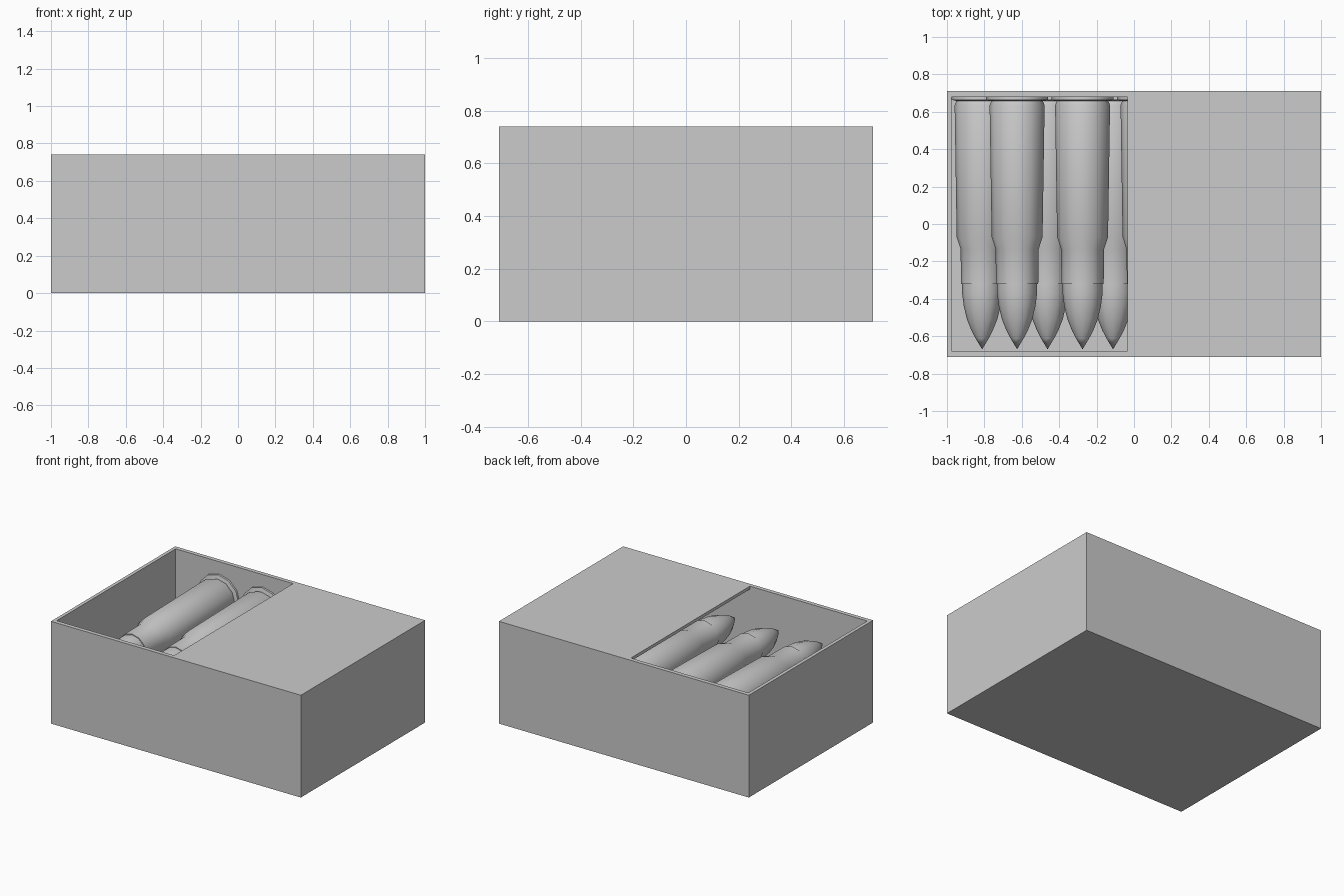
import bpy, bmesh, math
from mathutils import Matrix, Vector

if "Cube" in bpy.data.objects:
    bpy.data.objects.remove(bpy.data.objects["Cube"])

def add_object(name, bm):
    bmesh.ops.recalc_face_normals(bm, faces=bm.faces)
    mesh = bpy.data.meshes.new(name)
    bm.to_mesh(mesh)
    bm.free()
    ob = bpy.data.objects.new(name, mesh)
    bpy.context.collection.objects.link(ob)
    return ob

def activate(ob):
    bpy.ops.object.select_all(action='DESELECT')
    ob.select_set(True)
    bpy.context.view_layer.objects.active = ob

def prism(name, outline, y0, y1):
    """Extrude an xz outline along y."""
    bm = bmesh.new()
    face = bm.faces.new([bm.verts.new((x, y0, z)) for x, z in outline])
    new = bmesh.ops.extrude_face_region(bm, geom=[face])['geom']
    bmesh.ops.translate(bm, vec=(0, y1 - y0, 0),
                        verts=[v for v in new if isinstance(v, bmesh.types.BMVert)])
    return add_object(name, bm)

# Carton: hollow, with the left half of its top open
H = 0.74
carton = prism("carton", [(-1, 0), (1, 0), (1, H), (-1, H)], -0.71, 0.71)
cavity = prism("cavity_cutter",
               [(-0.975, 0.025), (0.975, 0.025), (0.975, H - 0.022),
                (-0.035, H - 0.022), (-0.035, H + 0.1), (-0.975, H + 0.1)],
               -0.68, 0.68)
cavity.hide_render = True
cut = carton.modifiers.new("hollow", 'BOOLEAN')
cut.object = cavity
cut.operation = 'DIFFERENCE'
cut.solver = 'EXACT'
activate(carton)
bpy.ops.object.modifier_apply(modifier=cut.name)
bpy.data.objects.remove(cavity, do_unlink=True)

# Profiles as (y, radius) from the base forwards
CASE = [(0.678, 0), (0.678, 0.165), (0.664, 0.165), (0.658, 0.138), (0.635, 0.147),
        (-0.07, 0.136), (-0.135, 0.115), (-0.32, 0.113), (-0.32, 0)]
BULLET = [(-0.315, 0), (-0.315, 0.107), (-0.37, 0.107), (-0.44, 0.098), (-0.51, 0.081),
          (-0.57, 0.057), (-0.61, 0.036), (-0.67, 0)]

def lathe(name, profile, sides=12):
    """Revolve a profile around the y axis."""
    bm = bmesh.new()
    verts = [bm.verts.new((0, y, r)) for y, r in profile]
    edges = [bm.edges.new(p) for p in zip(verts, verts[1:])]
    bmesh.ops.spin(bm, geom=verts + edges, cent=(0, 0, 0), axis=(0, 1, 0),
                   angle=math.tau, steps=sides, use_merge=True)
    bmesh.ops.remove_doubles(bm, verts=bm.verts, dist=0.0005)
    ob = add_object(name, bm)
    activate(ob)
    bpy.ops.object.shade_smooth_by_angle(angle=math.radians(35))
    return ob

case = lathe("case", CASE)
bullet = lathe("bullet", BULLET)

# Two staggered rows of rounds, continuing under the closed half
def place(source, name, loc):
    ob = bpy.data.objects.new(name, source.data)
    ob.location = loc
    bpy.context.collection.objects.link(ob)

for row, x0, z in (("lower", -0.812, 0.195), ("upper", -0.625, 0.487)):
    for i in range(5):
        loc = (x0 + 0.35 * i, 0, z)
        place(case, f"{row}_case_{i + 1}", loc)
        place(bullet, f"{row}_bullet_{i + 1}", loc)
for ob in (case, bullet):
    bpy.data.objects.remove(ob, do_unlink=True)
